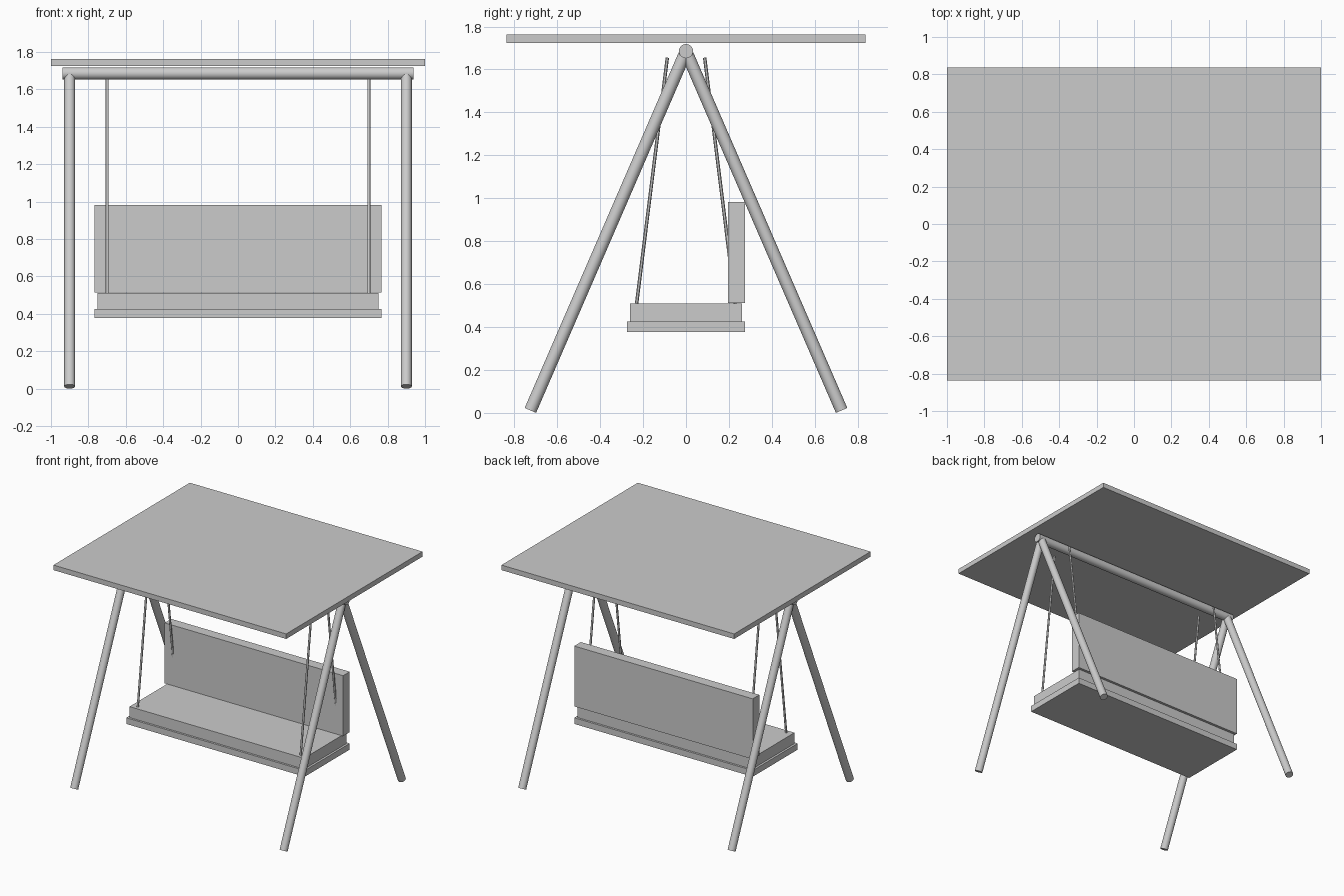
import bpy
from mathutils import Vector

if "Cube" in bpy.data.objects:
    bpy.data.objects.remove(bpy.data.objects["Cube"])

grey = bpy.data.materials.new("plain grey")
grey.diffuse_color = (0.6, 0.6, 0.6, 1)
grey.use_nodes = True
grey.node_tree.nodes["Principled BSDF"].inputs["Base Color"].default_value = grey.diffuse_color


def box(name, x, y, z):
    """Box from (min, max) extents on each axis."""
    spans = (x, y, z)
    bpy.ops.mesh.primitive_cube_add(size=1, location=[(a + b) / 2 for a, b in spans])
    ob = bpy.context.object
    ob.name = name
    ob.scale = [b - a for a, b in spans]
    bpy.ops.object.transform_apply(location=False, rotation=False, scale=True)
    ob.data.materials.append(grey)


def rod(name, start, end, radius, sides=32):
    """Capped round bar between two points."""
    a, b = Vector(start), Vector(end)
    d = b - a
    bpy.ops.mesh.primitive_cylinder_add(vertices=sides, radius=radius,
                                        depth=d.length, location=(a + b) / 2)
    ob = bpy.context.object
    ob.name = name
    ob.rotation_euler = d.to_track_quat('Z', 'Y').to_euler()
    bpy.ops.object.shade_smooth_by_angle()
    ob.data.materials.append(grey)


# Canopy and top beam
box("canopy", (-1, 1), (-0.837, 0.837), (1.724, 1.763))
rod("top_beam", (-0.938, 0, 1.685), (0.938, 0, 1.685), 0.033)

# Bench
box("seat_base", (-0.767, 0.767), (-0.276, 0.276), (0.377, 0.425))
box("seat_cushion", (-0.75, 0.75), (-0.26, 0.26), (0.425, 0.51))
box("backrest", (-0.767, 0.767), (0.195, 0.276), (0.513, 0.982))

# A-frame legs and hanging ropes, mirrored to all four corners
for sx, side in ((-1, "left"), (1, "right")):
    for sy, end in ((-1, "front"), (1, "back")):
        rod(f"{end}_{side}_leg", (sx * 0.9, sy * 0.725, 0.0115),
            (sx * 0.9, 0, 1.685), 0.029)
        rod(f"{end}_{side}_rope", (sx * 0.7, sy * 0.23, 0.51),
            (sx * 0.7, sy * 0.087, 1.655), 0.008, 12)
